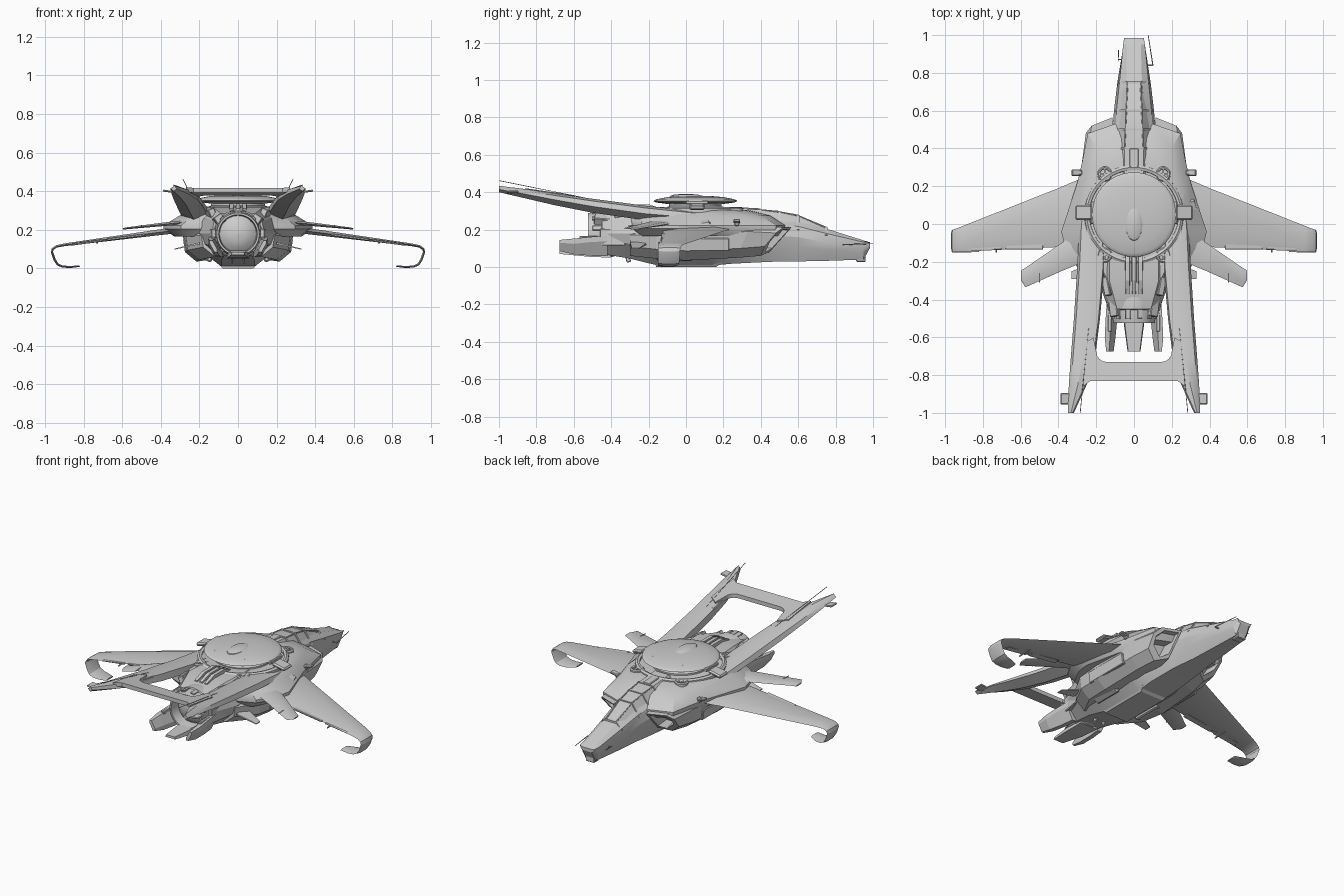
import bpy, bmesh, math
from mathutils import Vector, Matrix


def finish(name, bm, mirror=False, smooth=None):
    bmesh.ops.recalc_face_normals(bm, faces=bm.faces[:])
    me = bpy.data.meshes.new(name)
    bm.to_mesh(me)
    bm.free()
    ob = bpy.data.objects.new(name, me)
    bpy.context.collection.objects.link(ob)
    if mirror:
        ob.modifiers.new("mirror", 'MIRROR').use_mirror_merge = False
    if smooth:
        bpy.ops.object.select_all(action='DESELECT')
        ob.select_set(True)
        bpy.context.view_layer.objects.active = ob
        bpy.ops.object.shade_smooth_by_angle(angle=math.radians(smooth))
    return ob


def loft(name, rings, mirror=False, smooth=None):
    """Skin a list of equal-length closed rings and cap both ends."""
    bm = bmesh.new()
    vs = [[bm.verts.new(p) for p in r] for r in rings]
    n = len(vs[0])
    for a, b in zip(vs, vs[1:]):
        for i in range(n):
            bm.faces.new((a[i], a[(i + 1) % n], b[(i + 1) % n], b[i]))
    bm.faces.new(vs[0])
    bm.faces.new(vs[-1])
    return finish(name, bm, mirror, smooth)


def sym(half):
    """Close a half outline (x, ...) across x = 0."""
    return half + [(-p[0],) + tuple(p[1:]) for p in reversed(half)]


def lathe(name, profile, centre, axis='Z', steps=48, mirror=False, scale=(1, 1)):
    rings = []
    for r, h in profile:
        ring = []
        for i in range(steps):
            a = 2 * math.pi * i / steps
            u, v = max(r, .0005) * math.cos(a) * scale[0], max(r, .0005) * math.sin(a) * scale[1]
            ring.append(Vector(centre) + Vector((u, v, h) if axis == 'Z' else (u, h, v)))
        rings.append(ring)
    return loft(name, rings, mirror, 35)


def box(name, c, size, rot=(0, 0, 0), mirror=True, bevel=.004):
    bm = bmesh.new()
    bmesh.ops.create_cube(bm, size=1)
    m = Matrix.Translation(c)
    for i, ax in enumerate('XYZ'):
        m = m @ Matrix.Rotation(math.radians(rot[i]), 4, ax)
    bm.transform(m @ Matrix.Diagonal((*size, 1)))
    if bevel:
        bmesh.ops.bevel(bm, geom=bm.edges[:], offset=bevel, segments=1, affect='EDGES')
    return finish(name, bm, mirror)


def rod(name, a, b, r=.003, mirror=True):
    a, b = Vector(a), Vector(b)
    bm = bmesh.new()
    q = (b - a).to_track_quat('Z', 'Y').to_matrix().to_4x4()
    bmesh.ops.create_cone(bm, cap_ends=True, segments=8, radius1=r, radius2=r * .6,
                          depth=(b - a).length, matrix=Matrix.Translation((a + b) / 2) @ q)
    return finish(name, bm, mirror)


def wing(name, st):
    """Stations (x, z, leading y, trailing y, thickness) swept along their path."""
    rings = []
    for i, (x, z, le, te, t) in enumerate(st):
        p, q = st[max(i - 1, 0)], st[min(i + 1, len(st) - 1)]
        d = Vector((q[0] - p[0], q[1] - p[1])).normalized()
        nx, nz = -d.y * t / 2, d.x * t / 2
        a, b = le + (te - le) * .2, le + (te - le) * .75
        rings.append([(x, le, z), (x + nx, a, z + nz), (x + nx, b, z + nz),
                      (x, te, z), (x - nx, b, z - nz), (x - nx, a, z - nz)])
    return loft(name, rings, True, 25)


# Central hull: y, top width, top z, mid width, mid z, bottom width, bottom z
hull = [(.985, .035, .125, .045, .115, .03, .105), (.95, .036, .142, .055, .10, .035, .04),
        (.75, .042, .205, .088, .13, .05, .033), (.6, .055, .25, .106, .16, .06, .03),
        (.45, .065, .27, .118, .17, .08, .028), (.25, .09, .30, .20, .18, .09, .018),
        (.14, .12, .30, .24, .18, .085, .008), (-.15, .13, .31, .24, .18, .085, .008),
        (-.3, .13, .318, .19, .18, .085, .045), (-.45, .09, .285, .135, .18, .07, .07)]
loft("hull", [sym([(a, y, za), ((a + b) / 2 + .012, y, (za + zb) / 2 + .012), (b, y, zb),
                   (b * .9, y, zb - (zb - zc) * .4), (c, y, zc)])
              for y, a, za, b, zb, c, zc in hull], smooth=20)
loft("keel_bay", [sym([(w, f, z), (w, r, z)]) for w, f, r, z in
                  ((.11, .22, -.17, .04), (.08, .16, -.16, .0))])
box("nose_sensor", (0, .935, .045), (.06, .05, .035), mirror=False)

# Cockpit canopy with frames
canopy = [(.75, .035, .21, .078, .17), (.6, .042, .275, .095, .20),
          (.5, .046, .295, .105, .21), (.4, .05, .306, .11, .22), (.24, .05, .318, .12, .25)]


def arch(y, w, z, b, zb, g=0):
    return sym([(w + g, y, z + g), (b + g, y, zb), (b * .6, y, zb - .03)])


loft("canopy", [arch(*s) for s in canopy], smooth=15)
for s in canopy[:4]:
    loft("canopy_frame", [arch(s[0] + d, *s[1:], .004) for d in (-.006, .006)])
for (y0, w0, z0, *_), (y1, w1, z1, *_) in zip(canopy[:3], canopy[1:4]):
    rod("canopy_rail", (w0, y0, z0), (w1, y1, z1), .005)
box("canopy_spine", (0, .35, .31), (.05, .1, .012), (-3, 0, 0), False)


# Side intakes with slanted, hollow mouths
def duct(y, x0, x1, z0, z1, k):
    pts = [(x0, z0 + .02), (x0, z1), (x1 - .03, z1), (x1, z1 - .03), (x1 - .01, z0 + .05), (x1 - .07, z0)]
    return [(x, y + k * ((z - .13) * .9 - (x - .19) * .4), z) for x, z in pts]


loft("intake", [duct(.37, .13, .225, .09, .19, 1), duct(.46, .125, .235, .08, .2, 1),
                duct(.46, .115, .255, .06, .212, 1), duct(.32, .09, .275, .05, .22, .5),
                duct(.0, .08, .285, .035, .2, 0), duct(-.16, .08, .27, .045, .2, 0),
                duct(-.3, .08, .19, .06, .2, 0)], True)
box("intake_panel", (.27, .08, .12), (.02, .3, .07), (0, 8, 0))
box("lower_pod", (.165, -.06, .06), (.07, .19, .035), (0, -25, 0), bevel=.008)

# Shoulder deck, stacked from plan outlines
low = [(.10, .50), (.235, .44), (.26, .32), (.28, .2), (.33, -.03), (.32, -.11), (.26, -.22), (.14, -.27)]
mid = [(.10, .53), (.245, .48), (.272, .34), (.30, .22), (.385, -.04), (.365, -.12), (.295, -.24), (.15, -.3)]
brow = [(.09, .45), (.2, .4), (.242, .3), (.277, .19), (.30, -.04), (.27, -.14), (.23, -.23), (.14, -.31)]
top = [(.07, .33), (.14, .31), (.2, .25), (.245, .13), (.25, -.05), (.22, -.16), (.17, -.24), (.12, -.33)]
loft("shoulder_deck", [sym([(x, y, z) for x, y in o]) for z, o in
                       ((.165, low), (.205, mid), (.223, mid), (.275, brow), (.305, top))], smooth=30)

# Main wings with curled tips, and small rear wings
wing("main_wing", [(.24, .207, .258, -.12, .035), (.4, .188, .19, -.122, .03), (.9, .122, -.008, -.146, .014),
                   (.94, .114, -.024, -.148, .013), (.96, .1, -.03, -.15, .012), (.964, .085, -.032, -.15, .012),
                   (.95, .045, -.034, -.15, .012), (.935, .021, -.036, -.15, .012), (.91, .01, -.04, -.15, .011),
                   (.87, .007, -.05, -.15, .01), (.82, .012, -.075, -.148, .008)])
wing("rear_wing", [(.24, .243, -.01, -.19, .022), (.39, .228, -.105, -.252, .018),
                   (.575, .208, -.232, -.335, .01), (.597, .205, -.245, -.30, .008)])
for x, w in ((.58, .2), (.78, .16)):
    box("wing_flap", (x, -.112, .17 - (x - .52) * .135), (w, .045, .012), (0, 7.5, 0), bevel=.003)
rod("flap_actuator", (.73, -.06, .137), (.73, -.15, .13), .007)
rod("rear_wing_rod", (.5, -.26, .222), (.5, -.31, .22), .004)

# Twin tail booms: y, inner x, outer x, bottom z, top z
booms = [(.22, .2, .255, .23, .28), (.0, .16, .29, .235, .305), (-.22, .155, .30, .25, .328),
         (-.5, .18, .318, .29, .365), (-.7, .205, .334, .33, .394), (-.85, .25, .345, .365, .416),
         (-1.0, .318, .35, .4, .434)]
loft("tail_boom", [[(a, y, z0 + (z1 - z0) * .35), (a + .008, y, z1 - .008), ((a + b) / 2, y, z1),
                    (b - .012, y, z1 - .012), (b, y, z0 + (z1 - z0) * .45), ((a + b) / 2, y, z0)]
                   for y, a, b, z0, z1 in booms], True, 20)
box("boom_panel", (.215, -.62, .36), (.03, .13, .03), (-7, 0, 6))
box("boom_tip_fin", (.365, -.925, .4), (.05, .06, .01), (0, -8, 0))
rod("tail_wire", (.285, -1.0, .462), (.24, -.55, .372), .002)

# Crossbar joining the booms, with filleted front corners
fil = [(.2 - .055 * (1 - math.cos(a)), -.675 - .055 * math.sin(a)) for a in
       [math.pi / 2 * (1 - i / 6) for i in range(7)]]
bar = [(.0, -.73)] + fil + [(.215, -.6), (.27, -.64), (.27, -.86), (.23, -.83), (.2, -.83), (.0, -.83)]
loft("tail_crossbar", [sym([(x, y, z + (-.73 - y) * .14) for x, y in bar]) for z in (.378, .403)])

# Radar dome on its pedestal
C = (0, .05, 0)
lathe("dome_pedestal", [(.17, .27), (.17, .315), (.14, .325), (.14, .345)], C)
lathe("dome_base_ring", [(.232, .27), (.236, .316), (.25, .32), (.262, .312), (.266, .25)], C)
lathe("radar_dome", [(0, .335), (.15, .337), (.21, .345), (.224, .352), (.218, .358), (.205, .363),
                     (.15, .374), (.08, .38), (0, .382)], C, steps=64)
lathe("dome_blister", [(1, .37), (.95, .38), (.7, .388), (0, .391)], (0, .0, 0), scale=(.047, .09))
box("dome_strut", (.265, .06, .322), (.09, .08, .022), (0, 12, 0), bevel=.008)
box("dome_clamp", (.215, .06, .345), (.03, .12, .02))
for s in (-1, 1):
    box("dome_hatch", (.1, .05 + s * .13, .366), (.02, .012, .01))

# Deck ports, hatches and small equipment
for y in (.265, -.165):
    lathe("deck_port", [(.04, .27), (.04, .312), (.034, .318), (.027, .316), (.025, .305), (.0, .305)],
          (.155, y, 0), steps=20, mirror=True)
    box("port_crossbar", (.155, y, .312), (.055, .01, .008), bevel=0)
    box("port_crossbar", (.155, y, .312), (.01, .055, .008), bevel=0)
for i in (-1, 0, 1):
    loft("spine_louvre", [[(i * .034 + dx * k, y, z) for dx, z in ((-.014, .29), (-.011, h), (.011, h), (.014, .29))]
                          for y, h, k in ((-.14, .315, 1), (-.2, .335, 1), (-.3, .335, 1), (-.37, .31, .8))])
box("side_vent", (.14, -.33, .282), (.035, .1, .05), (0, 25, -12))
box("deck_hatch", (.205, .34, .258), (.05, .05, .012), (-10, 30, 30))
box("side_sensor", (.305, .272, .245), (.05, .035, .014), (0, -12, 0))
box("side_sensor_post", (.285, .272, .235), (.02, .025, .03))
box("wing_fairing", (.315, .03, .225), (.07, .2, .03), (0, 30, 18), bevel=.01)
box("rear_equipment", (.1, -.43, .25), (.05, .12, .05), (0, 35, -8))
box("rear_side_box", (.135, -.39, .16), (.03, .14, .09), (0, 0, -10))

# Engine nozzle with inner plug and exhaust petals
lathe("engine_nozzle", [(.1, -.3), (.125, -.4), (.125, -.45), (.118, -.455), (.118, -.475), (.11, -.525),
                        (.1, -.525), (.095, -.46), (.07, -.48), (.04, -.492), (0, -.496)], (0, 0, .178), 'Y')
for i in range(12):
    a = math.pi * (i + .5) / 6
    box("nozzle_lug", (.115 * math.cos(a), -.475, .178 + .115 * math.sin(a)), (.014, .05, .025),
        (0, -math.degrees(a), 0), False, .002)


def plate(y, x0, x1, z0, z1, t=.028):
    return [(x0, y, z0), (x0 + t, y, z0), (x1, y, z1 - t), (x1, y, z1), (x1 - t, y, z1), (x0, y, z0 + t)]


loft("side_petal", [plate(-.42, .08, .145, .06, .165), plate(-.5, .088, .15, .06, .162),
                    plate(-.6, .098, .155, .068, .152), plate(-.675, .108, .147, .085, .145, .015)], True)
loft("lower_petal", [[(-w, y, a), (w, y, a), (w * .9, y, b), (-w * .9, y, b)] for y, w, a, b in
                     ((-.4, .06, .05, .1), (-.52, .055, .055, .085), (-.675, .034, .07, .085))])
box("petal_actuator", (.128, -.52, .155), (.02, .1, .02))

# Ventral fins and antennas
loft("ventral_fin", [[(.2, -.2, .125), (.2, -.3, .125), (.2, -.3, .135), (.2, -.2, .135)],
                     [(.33, -.25, .097), (.33, -.29, .097), (.33, -.29, .102), (.33, -.25, .102)]], True)
box("ventral_blade", (.03, -.31, .045), (.008, .025, .04), (15, 0, 0))
rod("nose_probe", (.1, .84, .12), (.075, 1.0, .125), .003, False)
rod("nose_probe_mount", (.05, .84, .12), (.1, .84, .12), .005, False)
rod("nose_vane", (-.083, .92, .11), (-.083, .86, .11), .003, False)
rod("nose_vane_mount", (-.05, .87, .11), (-.083, .87, .11), .004, False)
